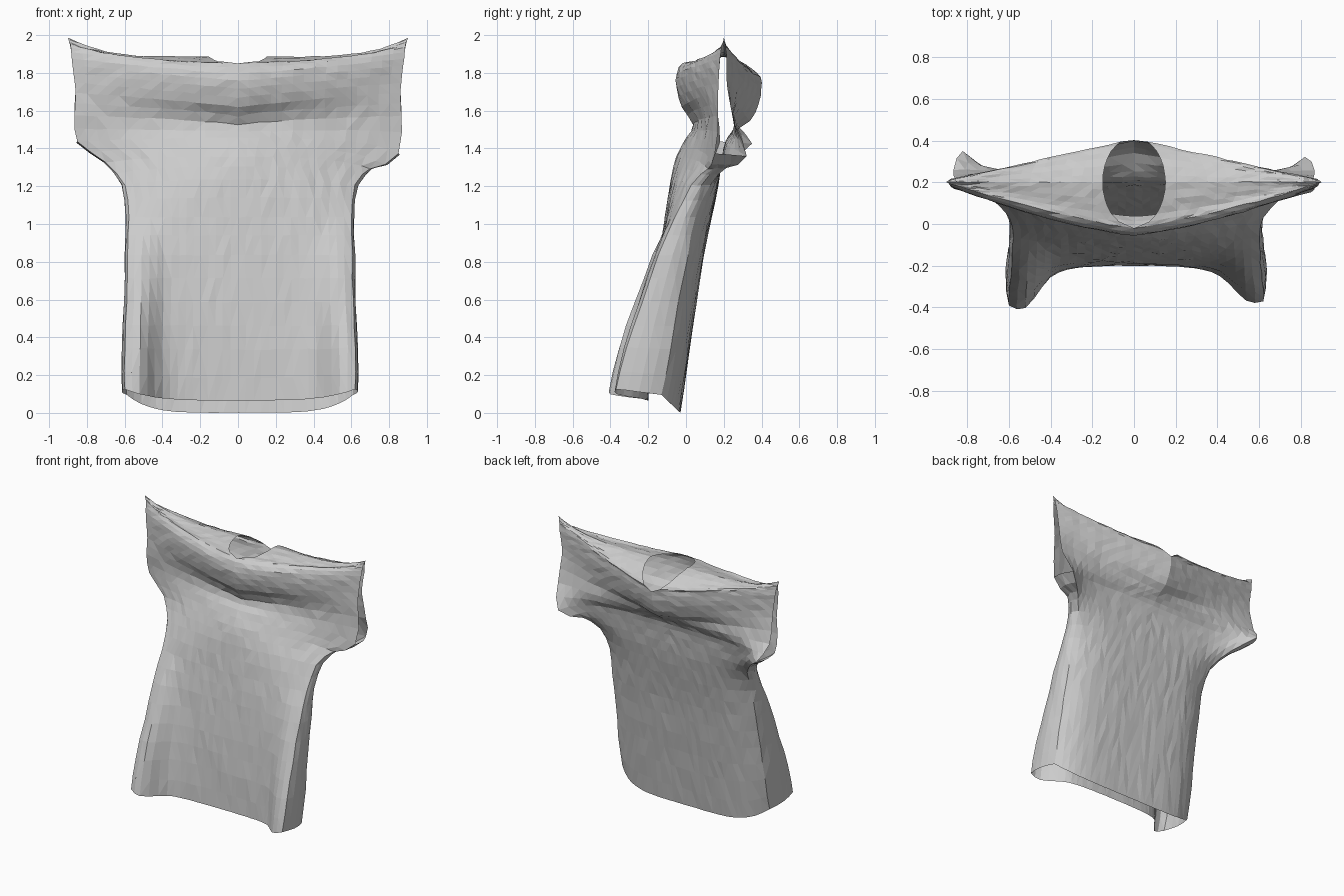
import bpy, bmesh, math, random
from mathutils import Vector

random.seed(4)
if "Cube" in bpy.data.objects:
    bpy.data.objects.remove(bpy.data.objects["Cube"])

COLS, SIDE, STEPS = 15, 4, 2
SLEEVE_ROW, RIM_ROW = 7, 12     # underside of sleeve, lowest row of neck opening

# Rows from hem to shoulder:
# centre y, centre z, half width, edge y, edge z, depth power, height power, corner fold
FRONT = [
    (-.20, .08, .60, -.32, .14, 3, 4, 1), (-.19, .35, .60, -.27, .36, 3, 3, .9),
    (-.17, .60, .59, -.20, .60, 3, 3, .65), (-.14, .85, .585, -.13, .85, 3, 3, .35),
    (-.11, 1.05, .58, -.06, 1.05, 3, 3, 0), (-.08, 1.25, .60, .03, 1.22, 2, 3, 0),
    (-.05, 1.37, .70, .13, 1.34, 1.6, 3, 0), (0, 1.47, .85, .18, 1.45, 1.4, 2, 0),
    (.04, 1.54, .865, .17, 1.59, 1.4, .7, 0), (-.02, 1.63, .86, .17, 1.71, 1.4, .8, 0),
    (-.05, 1.73, .87, .175, 1.81, 1.4, 1, 0), (-.05, 1.81, .88, .18, 1.89, 1.4, 1.2, 0),
    (-.02, 1.865, .885, .19, 1.95, 1.2, 2, 0), (.05, 1.875, .89, .195, 1.97, 1.2, 3, 0),
    (.12, 1.89, .895, .198, 1.985, 1.1, 4, 0), (.20, 1.90, .90, .20, 2.0, 1, 4, 0)]
BACK = [
    (-.03, .015, .59, -.13, .11, 5, 5, 0), (.01, .30, .59, -.08, .35, 5, 3, 0),
    (.05, .57, .58, -.04, .60, 5, 3, 0), (.09, .83, .575, .01, .85, 5, 3, 0),
    (.13, 1.03, .57, .05, 1.05, 5, 3, 0), (.17, 1.22, .59, .13, 1.22, 5, 3, 0),
    (.19, 1.36, .69, .23, 1.34, 6, 3, 0), (.21, 1.45, .82, .35, 1.44, 6, 2, 0),
    (.25, 1.50, .865, .26, 1.55, 1, 1, 0), (.34, 1.56, .86, .22, 1.73, 1, 1.1, 0),
    (.385, 1.65, .87, .215, 1.83, 1, 1.1, 0), (.40, 1.73, .88, .215, 1.90, 1, 1.1, 0),
    (.395, 1.79, .885, .21, 1.94, 1, 1.2, 0), (.35, 1.835, .89, .208, 1.965, 1, 1.6, 0),
    (.28, 1.88, .895, .204, 1.985, 1, 3, 0), (.20, 1.90, .90, .20, 2.0, 1, 4, 0)]


def refine(rows):
    """Insert smooth in-between rows."""
    out = []
    for i in range(len(rows) - 1):
        a, b, c, d = (rows[max(i - 1, 0)], rows[i], rows[i + 1], rows[min(i + 2, len(rows) - 1)])
        for k in range(STEPS):
            t = k / STEPS
            out.append([q + .5 * t * (r - p + t * (2 * p - 5 * q + 4 * r - s + t * (3 * (q - r) + s - p)))
                        for p, q, r, s in zip(a, b, c, d)])
    return out + [list(rows[-1])]


def sheet_row(row, is_neck, side):
    """Points of one row, from the centre line out to the side edge."""
    yc, zc, width, ye, ze, y_power, z_power, fold = row
    hole = 0
    if is_neck:
        hole = .15 * math.sqrt(max(0, 1 - ((yc - .2) / .215) ** 2))
    fold_depth = .09 if side > 0 else .125
    pts = []
    for j in range(COLS + 1):
        f = j / COLS
        x = hole + f * (width - hole)
        y = yc + (ye - yc) * f ** y_power - fold_depth * fold * math.exp(-((f - .88) / .16) ** 2)
        z = zc + (ze - zc) * f ** z_power
        if side > 0:
            # the left sleeve hangs lower and the left side sits wider
            droop = f ** 5 * math.exp(-((z - 1.42) / .09) ** 2)
            y -= .03 * droop
            z -= .07 * droop
            x += .02 * f * (z < 1.3)
        pts.append(Vector((side * x, y, z)))
    return pts


def crumple(p, amount):
    return p + Vector([random.uniform(-amount, amount) for _ in range(3)])


bm = bmesh.new()


def skin(rows, flip):
    """Make a sheet of quads between rows of points."""
    grid = [[bm.verts.new(p) for p in row] for row in rows]
    for lo, hi in zip(grid, grid[1:]):
        for j in range(len(lo) - 1):
            quad = [lo[j], lo[j + 1], hi[j + 1], hi[j]]
            bm.faces.new(quad[::-1] if flip else quad)


for side in (1, -1):
    front, back = ([sheet_row(r, i >= RIM_ROW * STEPS, side) for i, r in enumerate(refine(t))]
                   for t in (FRONT, BACK))
    skin(front, side < 0)
    skin(back, side > 0)
    # side panels close the body and the underside of the sleeve
    panels = []
    for a, b in list(zip(front, back))[:SLEEVE_ROW * STEPS + 1]:
        panels.append([a[-1].lerp(b[-1], k / SIDE)
                       + Vector((side * .02 * math.sin(math.pi * k / SIDE), 0, 0))
                       for k in range(SIDE + 1)])
    skin(panels, side < 0)

# join the sheets, then add light cloth creasing
bmesh.ops.remove_doubles(bm, verts=bm.verts, dist=.0015)
for v in bm.verts:
    v.co = crumple(v.co, .001 if v.is_boundary else .003)
bmesh.ops.triangulate(bm, faces=bm.faces)

# stand the garment on the ground
low = min(v.co.z for v in bm.verts)
for v in bm.verts:
    v.co.z -= low

mesh = bpy.data.meshes.new("shirt")
bm.to_mesh(mesh)
bm.free()
shirt = bpy.data.objects.new("shirt", mesh)
bpy.context.collection.objects.link(shirt)

cloth = bpy.data.materials.new("grey cloth")
cloth.use_nodes = True
colour = (.6, .6, .6, 1)
cloth.diffuse_color = colour
cloth.node_tree.nodes["Principled BSDF"].inputs["Base Color"].default_value = colour
mesh.materials.append(cloth)
